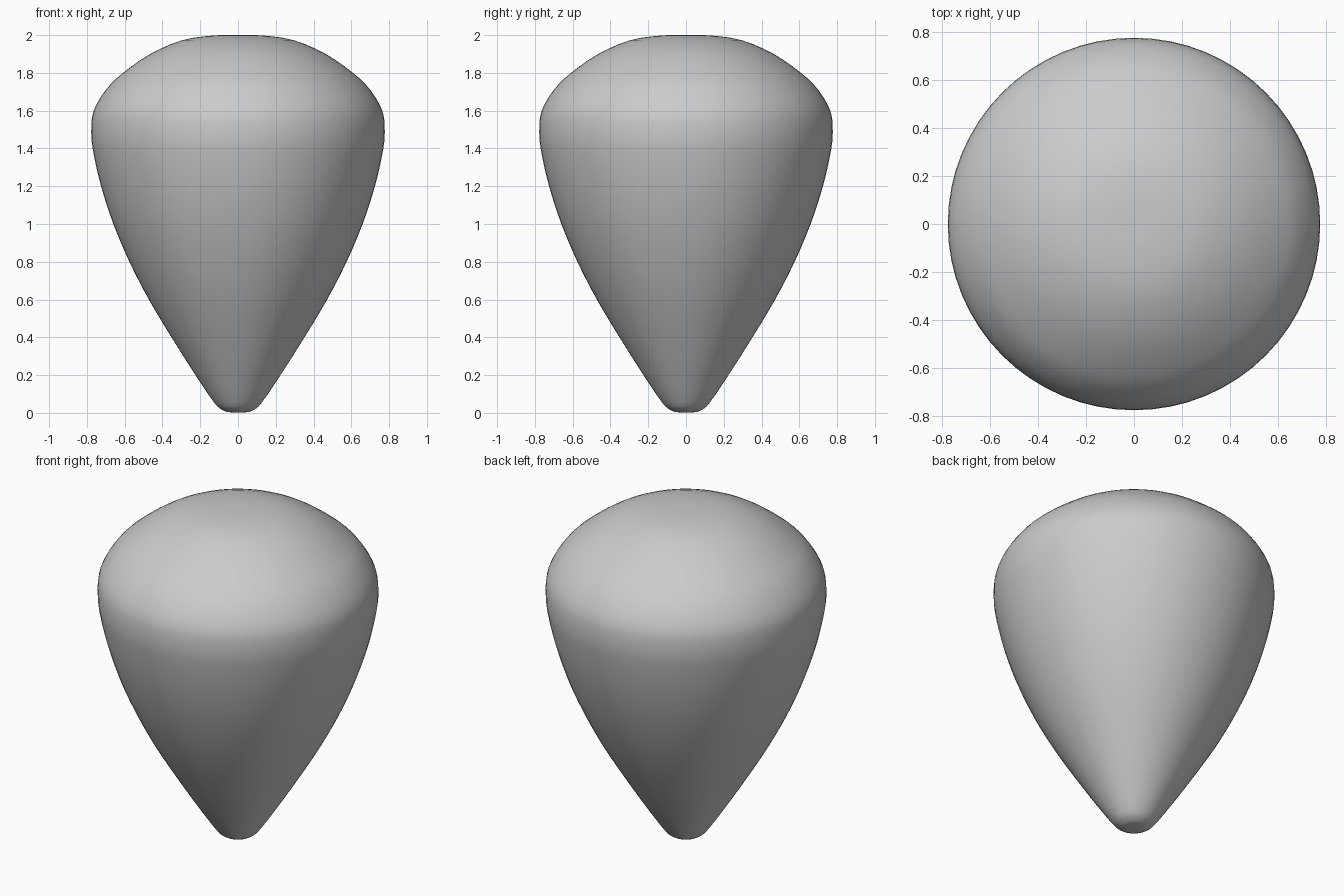
import bpy, bmesh, math
from mathutils import Vector

if "Cube" in bpy.data.objects:
    bpy.data.objects.remove(bpy.data.objects["Cube"])

# Half profile (radius, height) from bottom pole to top pole
PROFILE = [(0, 0.003), (0.05, 0.004), (0.085, 0.017), (0.125, 0.053), (0.225, 0.2),
           (0.352, 0.4), (0.472, 0.6), (0.575, 0.8), (0.66, 1.0), (0.725, 1.2),
           (0.764, 1.37), (0.777, 1.48), (0.765, 1.597), (0.70, 1.71), (0.615, 1.795),
           (0.465, 1.9), (0.295, 1.973), (0.13, 1.998), (0, 2.0)]
STEPS, SIDES = 3, 64


def smooth_curve(points):
    """Catmull-Rom through the points, mirrored at both poles."""
    p = [Vector(q) for q in points]
    p = [Vector((-p[1].x, p[1].y))] + p + [Vector((-p[-2].x, p[-2].y))]
    out = []
    for a, b, c, d in zip(p, p[1:], p[2:], p[3:]):
        for i in range(STEPS):
            t = i / STEPS
            out.append(0.5 * (2 * b + (c - a) * t + (2 * a - 5 * b + 4 * c - d) * t ** 2
                              + (3 * b - a - 3 * c + d) * t ** 3))
    return out + [p[-2]]


# Rounded, tapering body turned around z
bm = bmesh.new()
verts = [bm.verts.new((q.x, 0, max(q.y, 0))) for q in smooth_curve(PROFILE)]
edges = [bm.edges.new(pair) for pair in zip(verts, verts[1:])]
bmesh.ops.spin(bm, geom=verts + edges, cent=(0, 0, 0), axis=(0, 0, 1),
               angle=math.tau, steps=SIDES, use_duplicate=False)
bmesh.ops.remove_doubles(bm, verts=bm.verts, dist=0.0005)
bmesh.ops.recalc_face_normals(bm, faces=bm.faces)
for f in bm.faces:
    f.smooth = True
mesh = bpy.data.meshes.new("tapered_body")
bm.to_mesh(mesh)
bm.free()
body = bpy.data.objects.new("tapered_body", mesh)
bpy.context.collection.objects.link(body)
